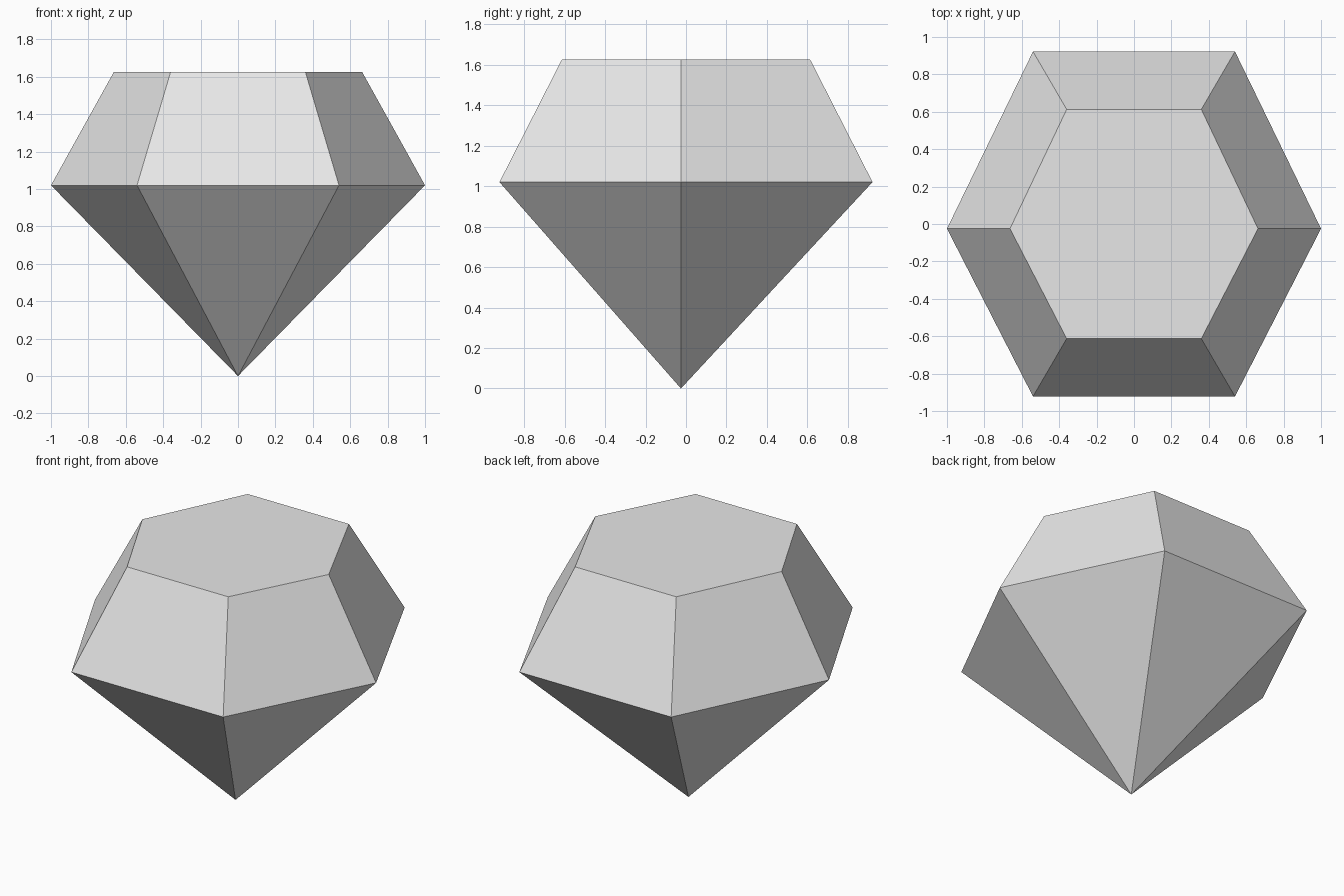
import bpy
import bmesh

cube = bpy.data.objects.get("Cube")
if cube:
    bpy.data.objects.remove(cube, do_unlink=True)

# Pale grey stone material
grey = bpy.data.materials.new("pale_grey")
grey.use_nodes = True
colour = (0.8, 0.8, 0.8, 1.0)
grey.diffuse_color = colour
grey.node_tree.nodes["Principled BSDF"].inputs["Base Color"].default_value = colour

POINT_Y = -0.025  # side corners and lower tip sit slightly forward


def hexagon(bm, half_width, half_edge, half_depth, z):
    """Ring of six vertices, counter-clockwise from the left side corner."""
    outline = [
        (half_width, POINT_Y), (half_edge, half_depth), (-half_edge, half_depth),
        (-half_width, POINT_Y), (-half_edge, -half_depth), (half_edge, -half_depth),
    ]
    return [bm.verts.new((x, y, z)) for x, y in outline]


# Cut gem: flat table, sloping crown and pointed pavilion
bm = bmesh.new()
girdle = hexagon(bm, 1.0, 0.54, 0.922, 1.02)
table = hexagon(bm, 0.663, 0.36, 0.613, 1.627)
tip = bm.verts.new((0, POINT_Y, 0))

bm.faces.new(table)
for i in range(6):
    j = (i + 1) % 6
    bm.faces.new((girdle[i], girdle[j], table[j], table[i]))
    bm.faces.new((girdle[j], girdle[i], tip))
bmesh.ops.recalc_face_normals(bm, faces=bm.faces)

mesh = bpy.data.meshes.new("gemstone")
bm.to_mesh(mesh)
bm.free()
mesh.materials.append(grey)
gem = bpy.data.objects.new("gemstone", mesh)
bpy.context.collection.objects.link(gem)
